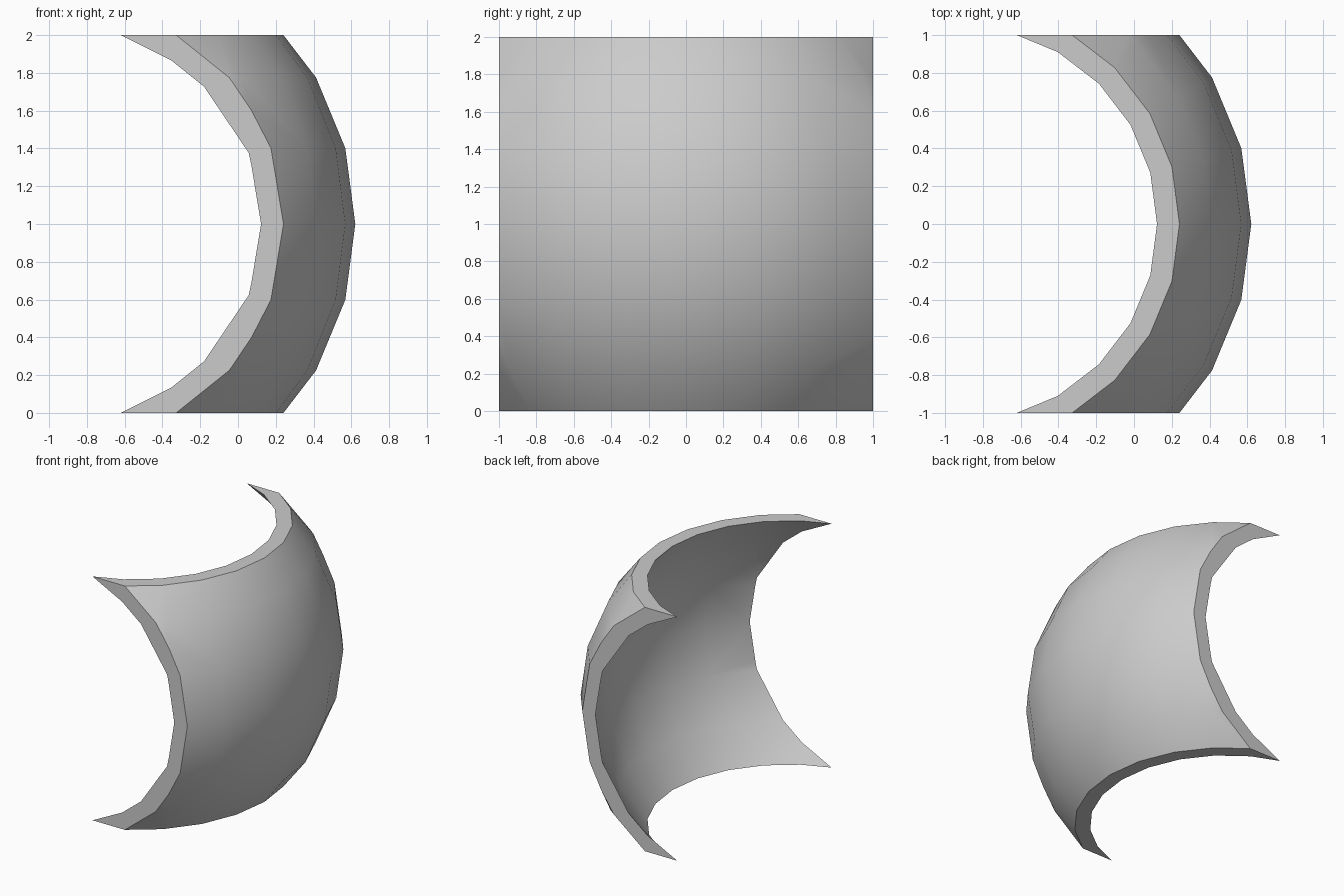
import bpy, math

if "Cube" in bpy.data.objects:
    bpy.data.objects.remove(bpy.data.objects["Cube"])

CENTRE = (-0.929, 0, 1)


def ball(name, radius):
    bpy.ops.mesh.primitive_uv_sphere_add(segments=24, ring_count=12,
                                         radius=radius, location=CENTRE)
    obj = bpy.context.object
    obj.name = name
    return obj


def boolean(target, cutter, operation):
    cutter.hide_render = True
    mod = target.modifiers.new(operation.title(), 'BOOLEAN')
    mod.object = cutter
    mod.operation = operation
    mod.solver = 'EXACT'
    bpy.context.view_layer.objects.active = target
    bpy.ops.object.modifier_apply(modifier=mod.name)
    bpy.data.objects.remove(cutter, do_unlink=True)


# Square block trims the sphere to a 2 x 2 panel
bpy.ops.mesh.primitive_cube_add(size=2, location=(CENTRE[0] + 1, 0, 1))
block = bpy.context.object
block.name = "trim_block"
block.scale.x = 0.9
block.location.x += 0.0
bpy.ops.object.transform_apply(location=False, rotation=False, scale=True)
block.location.x = CENTRE[0] + 1.0

# Curved panel: outer sphere, trimmed square, hollowed by the inner sphere
panel = ball("curved_panel", 1.55)
boolean(panel, block, 'INTERSECT')
boolean(panel, ball("inner_hollow", 1.455), 'DIFFERENCE')

# Smooth curved faces, crisp rim
bpy.ops.object.select_all(action='DESELECT')
panel.select_set(True)
bpy.context.view_layer.objects.active = panel
bpy.ops.object.shade_smooth_by_angle(angle=math.radians(30))
